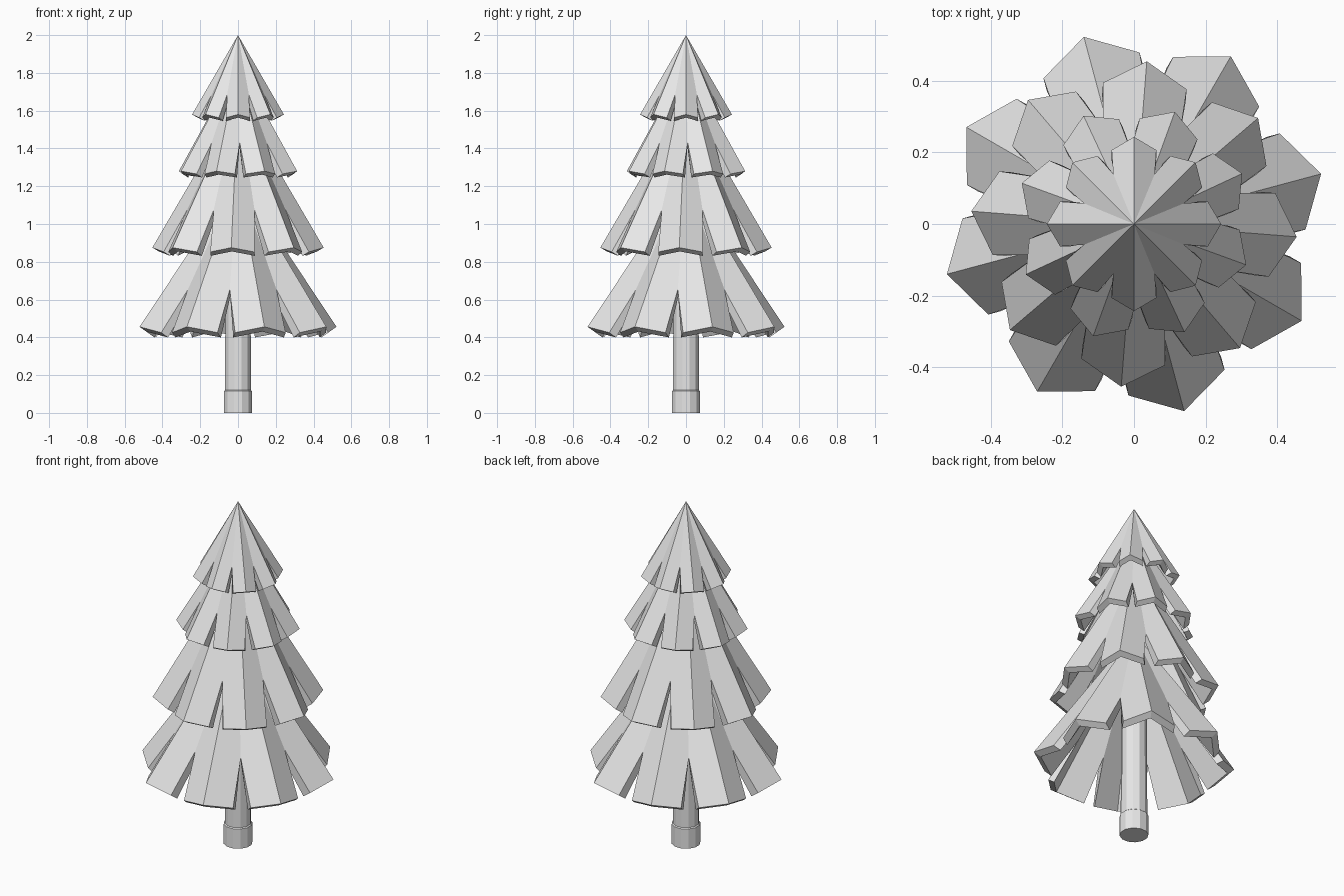
import bpy
import bmesh
from math import cos, sin, tan, radians, hypot

LEAVES = 8
STEP = 360 / LEAVES

cube = bpy.data.objects.get("Cube")
if cube:
    bpy.data.objects.remove(cube, do_unlink=True)

grey = bpy.data.materials.new("light_grey")
grey.use_nodes = True
grey.diffuse_color = (0.8, 0.8, 0.8, 1)
grey.node_tree.nodes["Principled BSDF"].inputs["Base Color"].default_value = (0.8, 0.8, 0.8, 1)


def finish(name, bm):
    bmesh.ops.recalc_face_normals(bm, faces=bm.faces)
    mesh = bpy.data.meshes.new(name)
    bm.to_mesh(mesh)
    bm.free()
    mesh.materials.append(grey)
    obj = bpy.data.objects.new(name, mesh)
    bpy.context.collection.objects.link(obj)
    return obj


def branch_tier(name, turn, apex, reach, tip_z, side_z, thick):
    """Ring of ridged, pointed leaves sharing one apex, with a thick lower skin."""
    slope = (apex - tip_z) / reach
    side_r, half_w, valley_r = 0.848 * reach, 0.257 * reach, 0.574 * reach
    fall = (apex - slope * side_r - side_z) / half_w
    valley_w = valley_r * tan(radians(STEP / 2))
    valley_z = apex - slope * valley_r - fall * valley_w
    length = hypot(1, slope)
    inward, down = thick * slope / length, thick / length

    bm = bmesh.new()

    def skin(offset):
        def point(angle, r, w, z):
            a = radians(angle)
            r -= inward * offset
            return bm.verts.new((r * cos(a) - w * sin(a), r * sin(a) + w * cos(a), z - down * offset))
        top = bm.verts.new((0, 0, apex - offset * thick * length))
        rim, ridges = [], []
        for i in range(LEAVES):
            a = turn + i * STEP
            valley = point(a - STEP / 2, hypot(valley_r, valley_w), 0, valley_z)
            right = point(a, side_r, -half_w, side_z)
            tip = point(a, reach, 0, tip_z)
            left = point(a, side_r, half_w, side_z)
            rim += [valley, right, tip, left]
        n = len(rim)
        for i in range(0, n, 4):
            bm.faces.new((top, rim[i], rim[i + 1], rim[i + 2]))
            bm.faces.new((top, rim[i + 2], rim[i + 3], rim[(i + 4) % n]))
        return rim

    upper, lower = skin(0), skin(1)
    n = len(upper)
    for i in range(n):
        j = (i + 1) % n
        bm.faces.new((upper[i], lower[i], lower[j], upper[j]))
    return finish(name, bm)


def trunk(profile, sides=12):
    """Faceted trunk swept from radius and height pairs."""
    bm = bmesh.new()
    rings = []
    for r, z in profile:
        angles = [radians(360 * (i + 0.5) / sides) for i in range(sides)]
        rings.append([bm.verts.new((r * cos(a), r * sin(a), z)) for a in angles])
    for low, high in zip(rings, rings[1:]):
        for i in range(sides):
            j = (i + 1) % sides
            bm.faces.new((low[i], low[j], high[j], high[i]))
    bm.faces.new(rings[0])
    bm.faces.new(rings[-1])
    return finish("trunk", bm)


trunk([(0.077, 0), (0.077, 0.115), (0.071, 0.12), (0.068, 0.9)])

# Branch tiers from the ground up
branch_tier("bottom_branches", 15, 1.24, 0.54, 0.456, 0.425, 0.045)
branch_tier("lower_middle_branches", -4.5, 1.65, 0.455, 0.875, 0.852, 0.04)
branch_tier("upper_middle_branches", 25, 1.85, 0.333, 1.28, 1.265, 0.037)
branch_tier("top_branches", 0, 2.0, 0.243, 1.58, 1.563, 0.034)
